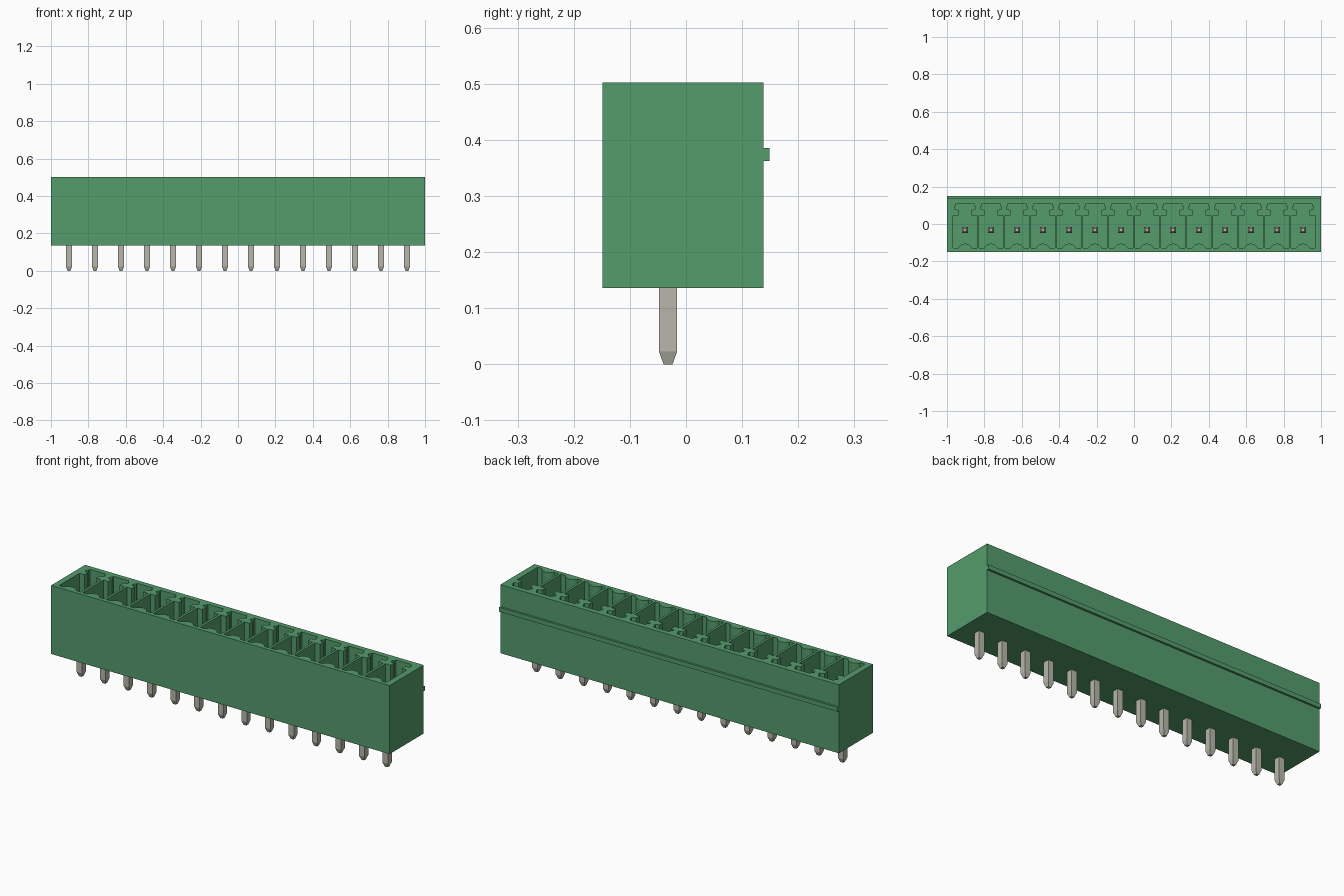
import bpy, bmesh, math

if "Cube" in bpy.data.objects:
    bpy.data.objects.remove(bpy.data.objects["Cube"], do_unlink=True)

COUNT, PITCH, PIN_Y = 14, 0.139, -0.032
FLOOR, RIM = 0.21, 0.502
centres = [(i - (COUNT - 1) / 2) * PITCH for i in range(COUNT)]


def material(name, rgb):
    m = bpy.data.materials.new(name)
    m.use_nodes = True
    m.diffuse_color = (*rgb, 1)
    bsdf = m.node_tree.nodes["Principled BSDF"]
    bsdf.inputs["Base Color"].default_value = (*rgb, 1)
    bsdf.inputs["Roughness"].default_value = 0.6
    return m


green = material("green plastic", (0.089, 0.333, 0.150))
metal = material("tinned metal", (0.48, 0.47, 0.41))


def make_object(name, bm, mat):
    bmesh.ops.recalc_face_normals(bm, faces=bm.faces)
    mesh = bpy.data.meshes.new(name)
    bm.to_mesh(mesh)
    bm.free()
    mesh.materials.append(mat)
    obj = bpy.data.objects.new(name, mesh)
    bpy.context.collection.objects.link(obj)
    return obj


def add_box(bm, lo, hi):
    verts = bmesh.ops.create_cube(bm, size=1)["verts"]
    for v in verts:
        v.co = [(a + b) / 2 + c * (b - a) for a, b, c in zip(lo, hi, v.co)]


def add_prism(bm, outline, z0, z1):
    face = bm.faces.new([bm.verts.new((x, y, z0)) for x, y in outline])
    top = bmesh.ops.extrude_face_region(bm, geom=[face])["geom"]
    for v in top:
        if isinstance(v, bmesh.types.BMVert):
            v.co.z = z1


# Half outline of one socket: arched front wall, square bay, keyed dovetail at the back
arch = [(0.04 * math.sin(a), -0.145 + 0.04 * math.cos(a))
        for a in [math.radians(d) for d in range(0, 66, 13)]]
half = arch + [(0.04, -0.128), (0.063, -0.128), (0.063, 0.045), (0.034, 0.045),
               (0.034, 0.074), (0.056, 0.08), (0.056, 0.092), (0.047, 0.098),
               (0.047, 0.11)]
socket = half + [(-x, y) for x, y in reversed(half) if x > 0]

# Housing with a row of sockets cut into the top
bm = bmesh.new()
add_box(bm, (-1, -0.149, 0.136), (1, 0.138, RIM))
housing = make_object("housing", bm, green)

bm = bmesh.new()
for cx in centres:
    add_prism(bm, [(cx + x, y) for x, y in socket], FLOOR, RIM + 0.05)
cutter = make_object("socket_cutter", bm, green)
cutter.hide_render = True
cut = housing.modifiers.new("sockets", "BOOLEAN")
cut.operation = "DIFFERENCE"
cut.solver = "EXACT"
cut.object = cutter
bpy.context.view_layer.objects.active = housing
bpy.ops.object.modifier_apply(modifier=cut.name)
bpy.data.objects.remove(cutter, do_unlink=True)

# Latching ridge along the back
bm = bmesh.new()
add_box(bm, (-1, 0.137, 0.362), (1, 0.149, 0.385))
make_object("latch_ridge", bm, green)

# Square contact pins, tapered at both ends
for i, cx in enumerate(centres):
    bm = bmesh.new()
    rings = []
    for z, r in [(0, 0.008), (0.023, 0.0163), (0.385, 0.0163), (0.408, 0.008)]:
        rings.append([bm.verts.new((cx + sx * r, PIN_Y + sy * r, z))
                      for sx, sy in [(-1, -1), (1, -1), (1, 1), (-1, 1)]])
    for a, b in zip(rings, rings[1:]):
        for k in range(4):
            n = (k + 1) % 4
            bm.faces.new((a[k], a[n], b[n], b[k]))
    bm.faces.new(rings[0])
    bm.faces.new(rings[-1])
    make_object(f"contact_pin_{i + 1}", bm, metal)
